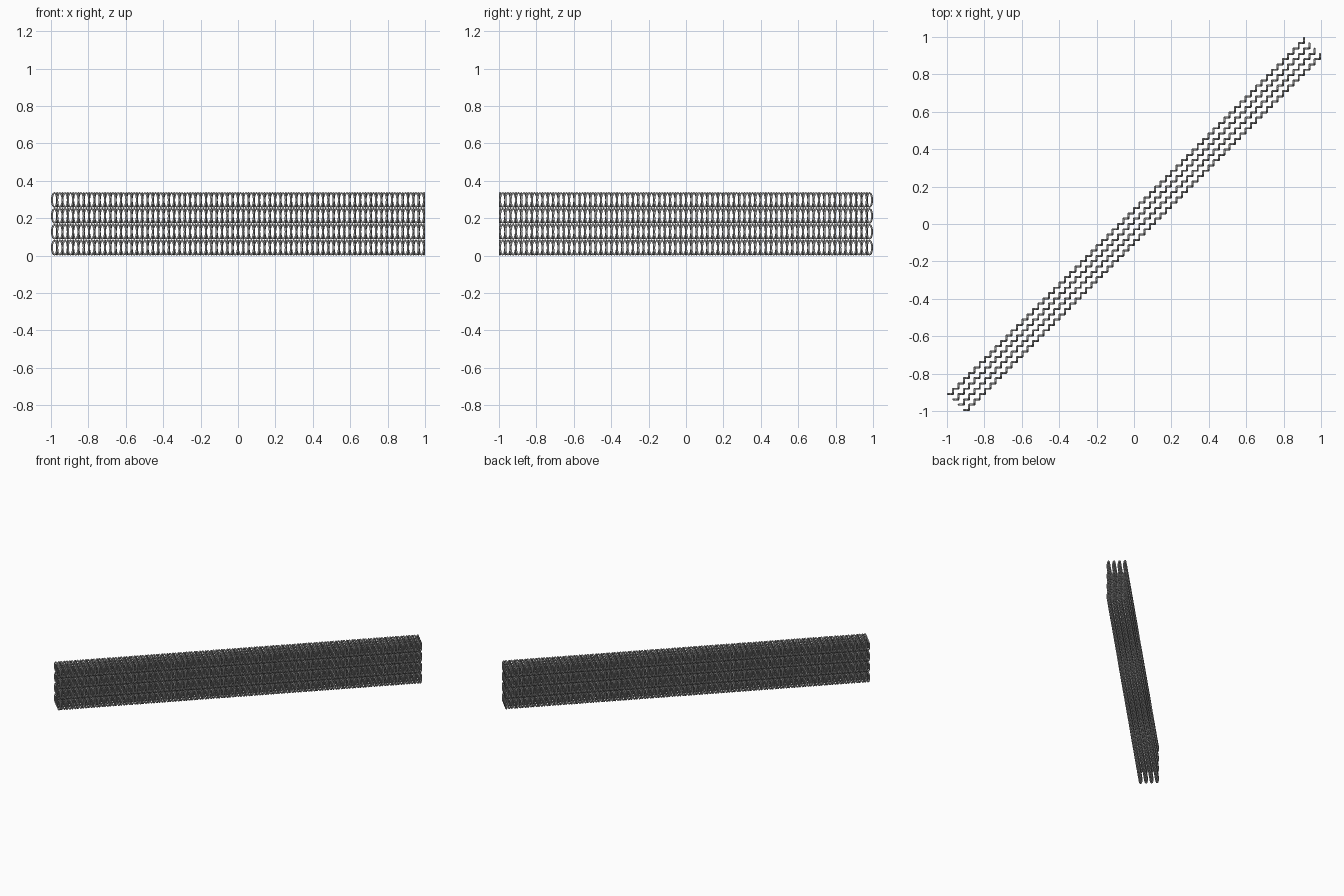
import bpy
import bmesh
from math import sin, cos, tau
from mathutils import Vector

if "Cube" in bpy.data.objects:
    bpy.data.objects.remove(bpy.data.objects["Cube"])

# Overall layout of the chain-link bar
WIRE = 0.011          # wire thickness
LINK_W = 0.038        # link width
LEVELS = 4            # links stacked in height
HEIGHT = 0.34
STRANDS = 4           # zigzag strands side by side
COUNT = 67            # links of each direction in a strand
LEVEL_STEP = HEIGHT / LEVELS
STEP = (2 - LINK_W / 2 - WIRE / 2) / (COUNT + STRANDS - 1.5)
SPAN = (STRANDS - 1) * STEP

# Grey metal
steel = bpy.data.materials.new("grey_steel")
steel.use_nodes = True
colour = (0.38, 0.38, 0.38, 1)
steel.diffuse_color = colour
steel.node_tree.nodes["Principled BSDF"].inputs["Base Color"].default_value = colour


def oval_link(name, across, location):
    """One upright oval wire ring lying in the plane of 'across' and z."""
    bm = bmesh.new()
    up = Vector((0, 0, 1))
    side = across.cross(up)
    a = (LINK_W - WIRE) / 2
    b = (LEVEL_STEP - WIRE) / 2
    segments, sides = 12, 5
    rings = []
    for i in range(segments):
        t = tau * i / segments
        centre = across * a * cos(t) + up * b * sin(t)
        outward = (across * b * cos(t) + up * a * sin(t)).normalized()
        rings.append([bm.verts.new(centre + WIRE / 2 * (
            outward * cos(tau * j / sides) + side * sin(tau * j / sides)))
            for j in range(sides)])
    for i in range(segments):
        r, s = rings[i], rings[(i + 1) % segments]
        for j in range(sides):
            k = (j + 1) % sides
            face = bm.faces.new((r[j], r[k], s[k], s[j]))
            face.smooth = True
    bmesh.ops.recalc_face_normals(bm, faces=bm.faces)
    mesh = bpy.data.meshes.new(name)
    bm.to_mesh(mesh)
    bm.free()
    mesh.materials.append(steel)
    obj = bpy.data.objects.new(name, mesh)
    bpy.context.collection.objects.link(obj)
    obj.location = location
    # Repeat upward, across the strands and along the diagonal
    for label, count, offset in (
            ("levels", LEVELS, (0, 0, LEVEL_STEP)),
            ("strands", STRANDS, (STEP, -STEP, 0)),
            ("length", COUNT, (STEP, STEP, 0))):
        array = obj.modifiers.new(label, "ARRAY")
        array.use_relative_offset = False
        array.use_constant_offset = True
        array.count = count
        array.constant_offset_displace = offset
    return obj


# Links facing front, then the links facing sideways that hook into them
start = Vector((-1 + LINK_W / 2, -1 + WIRE / 2 + SPAN, LEVEL_STEP / 2))
oval_link("front_facing_links", Vector((1, 0, 0)), start)
oval_link("side_facing_links", Vector((0, 1, 0)),
          start + Vector((STEP / 2, STEP / 2, 0)))
